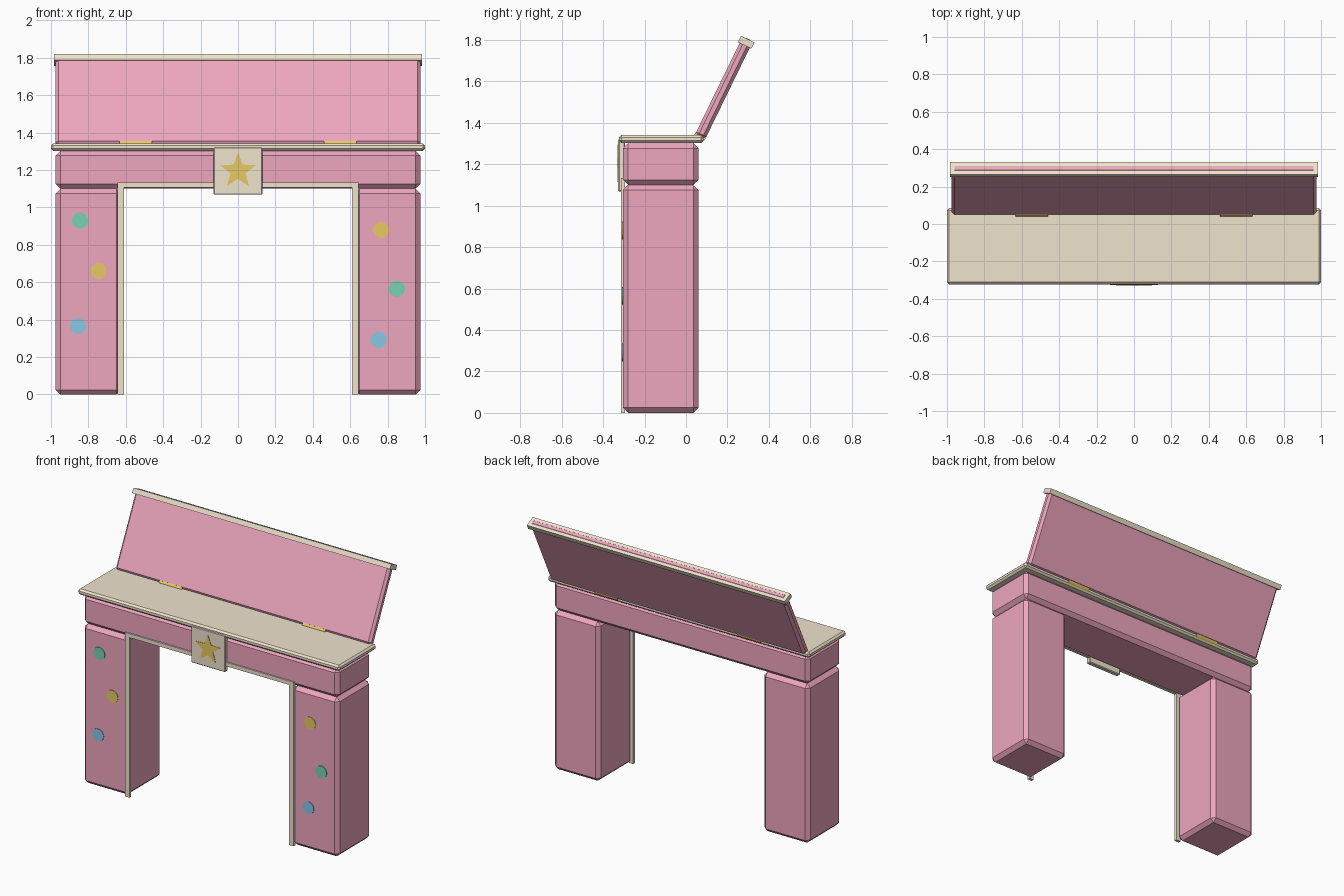
import bpy, bmesh
from math import radians, sin, cos, pi
from mathutils import Matrix, Vector

if "Cube" in bpy.data.objects:
    bpy.data.objects.remove(bpy.data.objects["Cube"])


def material(name, rgb):
    m = bpy.data.materials.new(name)
    m.diffuse_color = (*rgb, 1)
    m.use_nodes = True
    m.node_tree.nodes["Principled BSDF"].inputs["Base Color"].default_value = m.diffuse_color
    return m


PINK = material("pink", (0.85, 0.38, 0.52))
CREAM = material("cream", (0.87, 0.77, 0.61))
GOLD = material("gold", (0.81, 0.59, 0.125))
TEAL = material("teal", (0.184, 0.638, 0.462))
BLUE = material("blue", (0.25, 0.58, 0.80))


def finish(bm, name, mat, matrix=None):
    if matrix:
        bm.transform(matrix)
    bmesh.ops.recalc_face_normals(bm, faces=bm.faces)
    mesh = bpy.data.meshes.new(name)
    bm.to_mesh(mesh)
    bm.free()
    mesh.materials.append(mat)
    ob = bpy.data.objects.new(name, mesh)
    bpy.context.collection.objects.link(ob)
    return ob


def box(name, x, y, z, mat, bevel=0, matrix=None):
    """Box from (min, max) ranges with an optional chamfer."""
    bm = bmesh.new()
    bmesh.ops.create_cube(bm, size=1)
    for v in bm.verts:
        v.co = [r[0] + (c + 0.5) * (r[1] - r[0]) for c, r in zip(v.co, (x, y, z))]
    if bevel:
        bmesh.ops.bevel(bm, geom=bm.edges[:], offset=bevel, segments=1,
                        affect='EDGES', profile=0.5)
    return finish(bm, name, mat, matrix)


def plate(name, points, y_front, y_back, mat):
    """Extrude an xz outline along y."""
    bm = bmesh.new()
    face = bm.faces.new([bm.verts.new((px, y_front, pz)) for px, pz in points])
    ext = bmesh.ops.extrude_face_region(bm, geom=[face], use_keep_orig=True)
    verts = [e for e in ext["geom"] if isinstance(e, bmesh.types.BMVert)]
    bmesh.ops.translate(bm, verts=verts, vec=(0, y_back - y_front, 0))
    return finish(bm, name, mat)


def ring(cx, cz, radii, n):
    """Points round a centre, cycling through the radii, first one on top."""
    return [(cx + radii[i % len(radii)] * sin(2 * pi * i / n),
             cz + radii[i % len(radii)] * cos(2 * pi * i / n)) for i in range(n)]


# Body: legs, beam and mantel slab
DEPTH = (-0.305, 0.06)
for side, s in (("left", -1), ("right", 1)):
    box(side + "_leg", sorted((s * 0.975, s * 0.625)), DEPTH, (0, 1.1), PINK, 0.025)
box("beam", (-0.975, 0.975), DEPTH, (1.1, 1.302), PINK, 0.025)
box("mantel_slab", (-1, 1), (-0.323, 0.085), (1.302, 1.342), CREAM, 0.012)

# Trim round the opening, one continuous frame
a, b, t, u = 0.645, 0.61, 1.133, 1.106
plate("opening_trim", [(-a, 0), (-a, t), (a, t), (a, 0), (b, 0), (b, u), (-b, u), (-b, 0)],
      -0.314, -0.295, CREAM)

# Centre plaque with star
box("plaque", (-0.13, 0.13), (-0.327, -0.295), (1.068, 1.322), CREAM, 0.005)
plate("star", ring(0, 1.195, (0.1, 0.042), 10), -0.33, -0.32, GOLD)

# Spots on the legs
for i, (px, pz, mat) in enumerate([(-0.845, 0.93, TEAL), (-0.745, 0.66, GOLD),
                                   (-0.855, 0.365, BLUE), (0.765, 0.88, GOLD),
                                   (0.85, 0.565, TEAL), (0.752, 0.292, BLUE)]):
    plate(f"spot_{i + 1}", ring(px, pz, (0.043,), 24), -0.309, -0.298, mat)

# Open lid leaning back, with its cap rail
tilt = Matrix.Translation((0, 0.067, 1.33)) @ Matrix.Rotation(radians(-26), 4, 'X')
box("lid", (-0.975, 0.975), (-0.027, 0.027), (0, 0.529), PINK, 0.016, tilt)
box("lid_cap", (-0.985, 0.985), (-0.036, 0.036), (0.493, 0.527), CREAM, 0, tilt)

# Hinge barrels at the foot of the lid
for side, s in (("left", -1), ("right", 1)):
    bm = bmesh.new()
    bmesh.ops.create_cone(bm, cap_ends=True, segments=16, radius1=0.028,
                          radius2=0.028, depth=0.175)
    finish(bm, side + "_hinge", GOLD, Matrix.Translation((s * 0.547, 0.068, 1.335))
           @ Matrix.Rotation(radians(90), 4, 'Y'))
